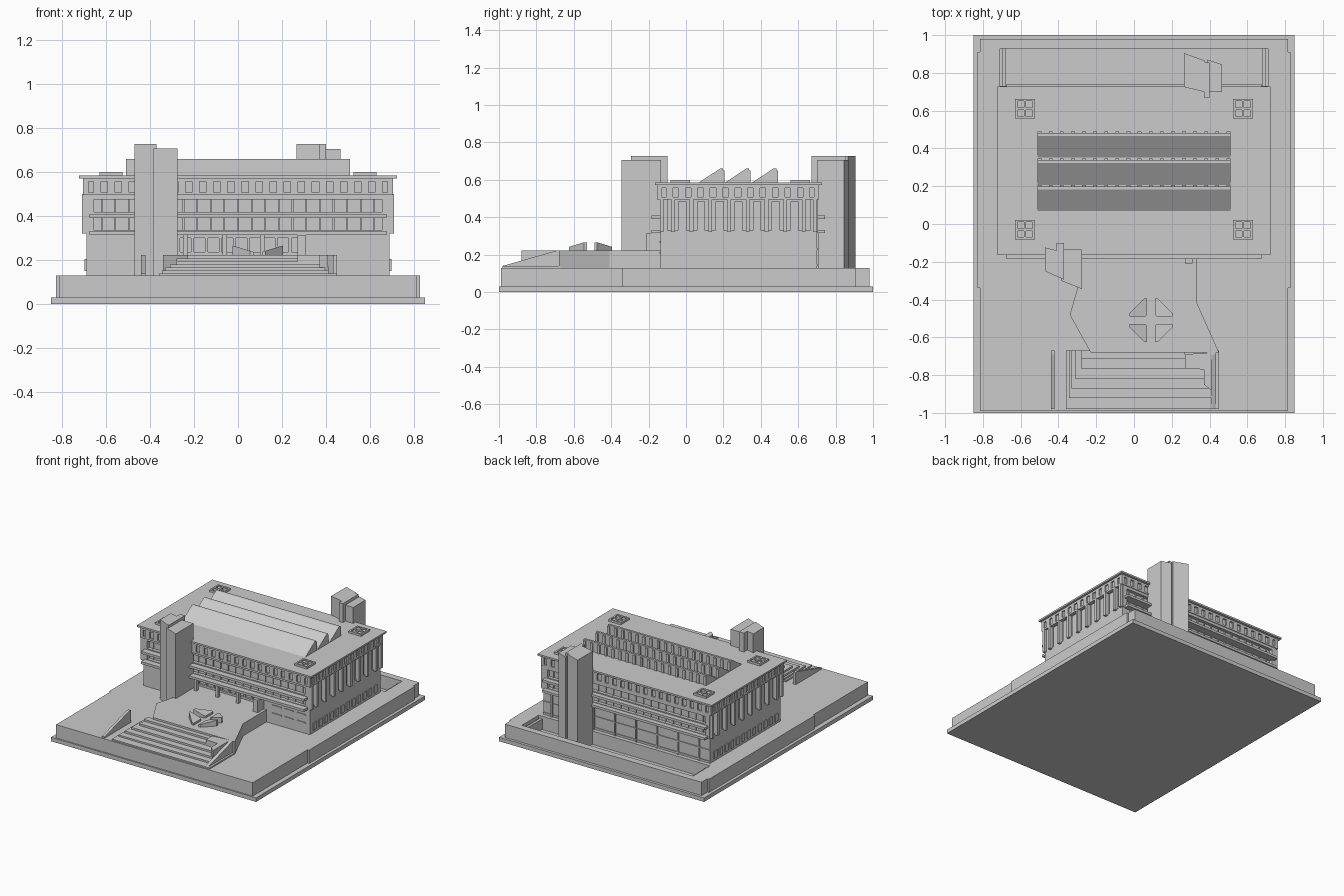
import bpy, bmesh

stone = bpy.data.materials.new("pale grey stone")
stone.diffuse_color = (0.6, 0.6, 0.6, 1)


def finish(name, bm):
    bmesh.ops.recalc_face_normals(bm, faces=bm.faces)
    me = bpy.data.meshes.new(name)
    bm.to_mesh(me)
    bm.free()
    me.materials.append(stone)
    ob = bpy.data.objects.new(name, me)
    bpy.context.collection.objects.link(ob)
    return ob


def boxes(name, items):
    """One object from boxes given as (x0, x1, y0, y1, z0, z1)."""
    bm = bmesh.new()
    for x0, x1, y0, y1, z0, z1 in items:
        vs = bmesh.ops.create_cube(bm, size=1)["verts"]
        for v in vs:
            v.co = (x1 if v.co.x > 0 else x0, y1 if v.co.y > 0 else y0, z1 if v.co.z > 0 else z0)
    return finish(name, bm)


def prism(name, pts, a, b, axis="z"):
    """Extrude a polygon from a to b, along z (points are x, y) or x (points are y, z)."""
    bm = bmesh.new()
    put = (lambda p, t: (p[0], p[1], t)) if axis == "z" else (lambda p, t: (t, p[0], p[1]))
    lo = [bm.verts.new(put(p, a)) for p in pts]
    hi = [bm.verts.new(put(p, b)) for p in pts]
    bm.faces.new(lo)
    bm.faces.new(hi)
    n = len(pts)
    for i in range(n):
        bm.faces.new((lo[i], lo[(i + 1) % n], hi[(i + 1) % n], hi[i]))
    return finish(name, bm)


def spread(a, b, n):
    return [a + (b - a) * i / (n - 1) for i in range(n)]


# Site base with the sunken court behind the building
boxes("ground_slab", [(-.85, .85, -1, 1, 0, .03)])
boxes("podium", [(-.815, .815, -.99, -.34, .03, .13),
                 (-.828, .828, -.34, .73, .03, .125 + .005),
                 (-.828, -.71, .73, .91, .03, .13), (.71, .828, .73, .91, .03, .13),
                 (-.815, -.71, .91, .93, .03, .13), (.71, .815, .91, .93, .03, .13),
                 (-.815, .815, .93, .98, .03, .13)])
boxes("court_edge", [(s * .69 - .01, s * .69 + .01, .73, .93, .03, .11) for s in (-1, 1)])

# Raised entrance terrace
prism("terrace", [(-.30, -.07), (-.30, -.34), (-.34, -.48), (-.23, -.68), (.45, -.68),
                  (.33, -.41), (.33, -.07)], .13, .222)

# Front steps, wider toward the bottom
boxes("front_steps", [(-.28, .27, -.715, -.67, .13, .208),
                      (-.28, .37, -.765, -.67, .13, .194),
                      (-.31, .37, -.82, -.67, .13, .180),
                      (-.33, .41, -.87, -.67, .13, .166),
                      (-.345, .43, -.92, -.67, .13, .152),
                      (-.36, .45, -.98, -.67, .13, .140)])
slope = [(-.98, .13), (-.98, .14), (-.69, .222), (-.67, .222), (-.67, .13)]
prism("left_stair_wall", slope, -.44, -.42, "x")
prism("right_stair_wall", slope, .41, .435, "x")
prism("right_stair_block", [(.27, -.69), (.27, -.765), (.37, -.77), (.37, -.85), (.41, -.88),
                            (.41, -.68)], .13, .222)

# Four tilted wedges of the plaza sculpture
for i, (sx, sy) in enumerate([(-1, -1), (1, -1), (1, 1), (-1, 1)]):
    c = [(.09 + sx * p, -.51 + sy * q) for p, q in
         [(.02, .03), (.03, .02), (.115, .02), (.115, .035), (.035, .115), (.02, .115)]]
    ob = prism("sculpture_wedge", c, .222, .266)
    for v in ob.data.vertices:
        if v.co.z > .25:
            v.co.z = .266 - .03 * max(0, .115 - abs(v.co.x - .09)) / .1

# Lower storey around the recessed entrance
boxes("lower_storey", [(-.69, .69, -.07, .70, .03, .33), (-.69, -.28, -.135, -.07, .13, .33),
                       (.31, .69, -.135, -.07, .13, .33), (-.28, .31, -.135, -.07, .315, .33)])
boxes("entrance_columns", [(x - .01, x + .01, -.165, -.14, .222, .315)
                           for x in (-.24, -.06, .11, .285)])
boxes("entrance_frames", [(x - .006, x + .006, -.085, -.07, .222, .315)
                          for x in spread(-.27, .30, 10)]
      + [(-.28, .31, -.085, -.07, .30, .315), (-.28, .31, -.085, -.07, .222, .236)])
boxes("entrance_side_block", [(.27, .31, -.21, -.135, .222, .315)])

# Shallow ribs dividing the lower walls
ribs = []
for x in spread(-.60, .62, 8):
    ribs += [(x - .006, x + .006, .70, .708, .03, .315)]
for z in (.14, .225):
    ribs += [(-.69, .69, .70, .706, z, z + .008)]
for s in (-1, 1):
    for y in spread(-.08, .64, 12):
        ribs += [(min(s * .69, s * .697), max(s * .69, s * .697), y - .018, y + .018, .15, .205)]
for x in (.38, .48, .58):
    ribs += [(x, x + .075, -.141, -.135, .205, .213), (x, x + .075, -.141, -.135, .265, .273)]
boxes("wall_ribs", ribs)

# Upper storeys: recessed glazing core, corner piers, bands and ledges
boxes("upper_core", [(-.68, .68, -.115, .68, .33, .57)])
boxes("corner_piers", [(min(s * .655, s * .69), max(s * .655, s * .69), y, y + .04, .32, .50)
                       for s in (-1, 1) for y in (-.14, .665)])
bands, ledges = [], []
for y0, y1, l0, l1 in ((-.14, -.11, -.185, -.11), (.67, .705, .67, .742)):
    bands += [(-.69, .69, y0, y1, .475, .50), (-.67, .67, y0, y1, .41, .418),
              (-.67, .67, y0, y1, .33, .337)]
    for z in (.315, .392):
        ledges.append((-.675, .675, l0, l1, z, z + .018))
boxes("window_bands", bands)
boxes("long_ledges", ledges)
mullions = []
for x in spread(-.62, .62, 21):
    for y in (-.122, .675):
        mullions.append((x - .004, x + .004, y, y + .012, .337, .475))
boxes("window_mullions", mullions)

# Vertical fins and sills on the two ends
fins, bays = [], []
for s in (-1, 1):
    for y in [-.13] + spread(-.07, .63, 8) + [.69]:
        fins.append((min(s * .67, s * .71), max(s * .67, s * .71), y - .01, y + .01, .32, .50))
    for y in spread(-.02, .58, 7):
        bays.append((min(s * .67, s * .69), max(s * .67, s * .69), y - .022, y + .022, .33, .485))
boxes("end_fins", fins)
boxes("end_bays", bays)

# Frieze of small openings under the roof edge
frieze = [(-.695, .695, -.143, .698, .50, .565)]
for z0, z1 in ((.495, .508), (.557, .575)):
    frieze.append((-.705, .705, -.155, .71, z0, z1))
for i in range(23):
    x = -.705 + 1.41 * i / 22
    a, b = max(-.705, x - .017), min(.705, x + .017)
    frieze += [(a, b, -.155, -.13, .50, .565), (a, b, .685, .71, .50, .565)]
for i in range(14):
    y = -.155 + .865 * i / 13
    a, b = max(-.155, y - .018), min(.71, y + .018)
    frieze += [(-.705, -.68, a, b, .50, .565), (.68, .705, a, b, .50, .565)]
boxes("frieze", frieze)
boxes("roof", [(-.722, .722, -.165, .728, .572, .585)])

# Sawtooth skylights with glazing bars on the upright side
bars = []
for y in (.06, .20, .345):
    prism("skylight", [(y, .58), (y + .122, .66), (y + .138, .66), (y + .138, .58)], -.51, .51, "x")
    for x in spread(-.50, .50, 18):
        bars.append((x - .01, x + .01, y + .138, y + .146, .585, .65))
boxes("skylight_bars", bars)

# Roof vents with a raised grid
vents = []
for x in (-.577, .577):
    for y in (-.03, .61):
        vents.append((x - .052, x + .052, y - .052, y + .052, .58, .592))
        for d in (-.046, 0, .046):
            vents += [(x + d - .006, x + d + .006, y - .052, y + .052, .592, .60),
                      (x - .052, x + .052, y + d - .006, y + d + .006, .592, .60)]
boxes("roof_vents", vents)

# Paired angular towers at the front and the back
prism("front_tower_tall", [(-.47, -.125), (-.41, -.14), (-.41, -.10), (-.37, -.10), (-.37, -.295),
                           (-.47, -.25)], .13, .727)
prism("front_tower_low", [(-.37, -.135), (-.275, -.135), (-.275, -.345), (-.385, -.30),
                          (-.385, -.135)], .13, .707)
prism("back_tower_tall", [(.265, .725), (.265, .905), (.375, .865), (.375, .855), (.40, .855),
                          (.40, .67), (.37, .67), (.37, .70)], .03, .727)
prism("back_tower_low", [(.39, .70), (.39, .87), (.465, .845), (.465, .70)], .03, .705)
